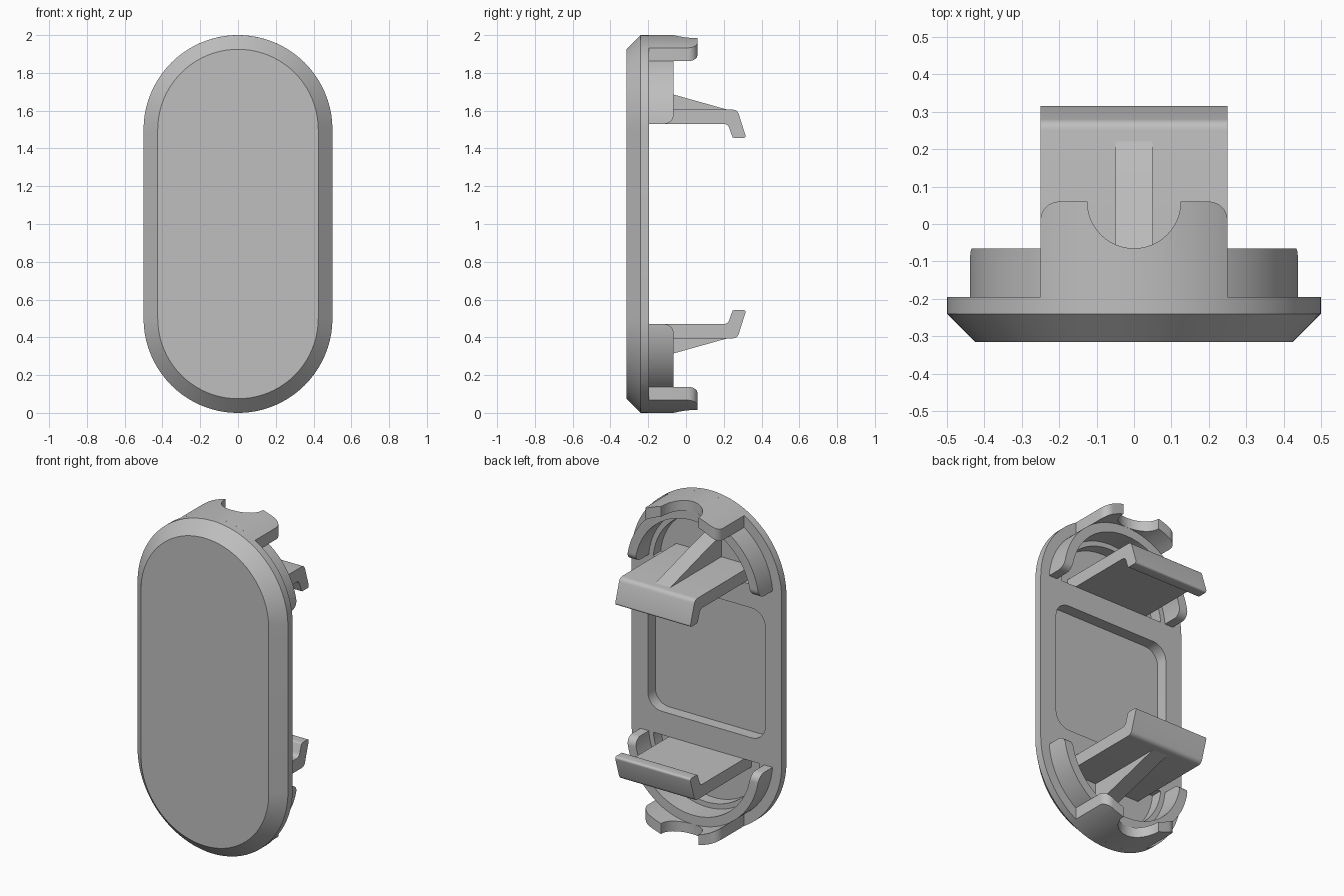
import bpy
import bmesh
from math import sin, cos, pi, radians

if "Cube" in bpy.data.objects:
    bpy.data.objects.remove(bpy.data.objects["Cube"], do_unlink=True)

BACK = -0.195      # rear face of the plate
FLOOR = -0.265     # floor of the rear pockets
TOP_C, LOW_C = 1.5, 0.5

grey = bpy.data.materials.new("mid grey")
grey.use_nodes = True
grey.diffuse_color = (0.52, 0.52, 0.52, 1)
grey.node_tree.nodes["Principled BSDF"].inputs["Base Color"].default_value = grey.diffuse_color


def arc(cx, cy, r, a0, a1, n=8):
    """Points along an arc, angles in degrees."""
    angles = [radians(a0 + (a1 - a0) * i / n) for i in range(n + 1)]
    return [(cx + r * cos(a), cy + r * sin(a)) for a in angles]


def stadium(r):
    return arc(0, TOP_C, r, 0, 180, 40) + arc(0, LOW_C, r, 180, 360, 40)


def annulus(r0, r1):
    """Half ring around the upper end centre, carried a little past its ends."""
    return arc(0, TOP_C, r1, -20, 200, 64) + arc(0, TOP_C, r0, 200, -20, 64)


def loft(name, rings):
    """Solid through equal-length rings of 3D points, capped at both ends."""
    bm = bmesh.new()
    loops = [[bm.verts.new(p) for p in ring] for ring in rings]
    n = len(loops[0])
    for a, b in zip(loops, loops[1:]):
        for i in range(n):
            j = (i + 1) % n
            bm.faces.new((a[i], a[j], b[j], b[i]))
    bm.faces.new(loops[0])
    bm.faces.new(loops[-1])
    bmesh.ops.recalc_face_normals(bm, faces=bm.faces)
    mesh = bpy.data.meshes.new(name)
    bm.to_mesh(mesh)
    bm.free()
    mesh.materials.append(grey)
    obj = bpy.data.objects.new(name, mesh)
    bpy.context.collection.objects.link(obj)
    return obj


def prism(name, pts, axis, lo, hi):
    """Extrude a 2D outline along the named axis."""
    place = {"X": lambda u, v, w: (w, u, v),
             "Y": lambda u, v, w: (u, w, v),
             "Z": lambda u, v, w: (u, v, w)}[axis]
    return loft(name, [[place(u, v, w) for u, v in pts] for w in (lo, hi)])


def combine(obj, cutter, operation):
    """Apply a boolean and discard the cutter."""
    mod = obj.modifiers.new("cut", "BOOLEAN")
    mod.operation, mod.object, mod.solver = operation, cutter, "EXACT"
    cutter.hide_render = True
    bpy.context.view_layer.update()
    graph = bpy.context.evaluated_depsgraph_get()
    mesh = bpy.data.meshes.new_from_object(obj.evaluated_get(graph))
    obj.modifiers.clear()
    obj.data = mesh
    bpy.data.objects.remove(cutter, do_unlink=True)


def mirrored(obj, name):
    """Copy of a part reflected to the other end of the plate."""
    copy = bpy.data.objects.new(name, obj.data.copy())
    bpy.context.collection.objects.link(copy)
    bm = bmesh.new()
    bm.from_mesh(copy.data)
    for v in bm.verts:
        v.co.z = 2 - v.co.z
    bmesh.ops.reverse_faces(bm, faces=bm.faces)
    bm.to_mesh(copy.data)
    bm.free()
    return copy


# Plate with a bevelled front rim
plate = loft("plate", [[(x, y, z) for x, z in stadium(r)]
                       for y, r in ((-0.315, 0.425), (-0.24, 0.5), (BACK, 0.5))])

# Rear pockets: rounded rectangle in the middle, one arch at each end
hx, z0, z1, r = 0.39, 0.61, 1.39, 0.09
rect = (arc(hx - r, z1 - r, r, 0, 90) + arc(r - hx, z1 - r, r, 90, 180)
        + arc(r - hx, z0 + r, r, 180, 270) + arc(hx - r, z0 + r, r, 270, 360))
arch = arc(0, TOP_C, 0.355, 5, 175, 40)
combine(plate, prism("pocket_cutter", rect, "Y", FLOOR, -0.1), "DIFFERENCE")
top_cutter = prism("arch_cutter", arch, "Y", FLOOR, -0.1)
low_cutter = mirrored(top_cutter, "low_arch_cutter")
combine(plate, top_cutter, "DIFFERENCE")
combine(plate, low_cutter, "DIFFERENCE")

# Curved locating rib, rounded at its free corners
rib = prism("upper_rib", annulus(0.385, 0.44), "Y", -0.3, 0.2)
side = [(BACK, 2.1), (BACK, 1.53)] + arc(-0.115, 1.58, 0.05, 270, 360) + [(-0.065, 2.1)]
combine(rib, prism("rib_trim", side, "X", -0.6, 0.6), "INTERSECT")

# End tab with a round notch
tab = prism("upper_tab", annulus(0.44, 0.5), "Y", -0.3, 0.2)
outline = ([(-0.25, BACK), (0.25, BACK)] + arc(0.2, 0.01, 0.05, 0, 90)
           + arc(0, 0.06, 0.125, 0, -180, 24) + arc(-0.2, 0.01, 0.05, 90, 180))
combine(tab, prism("tab_trim", outline, "Z", 1.7, 2.1), "INTERSECT")

# Snap clip with a hooked lip
profile = ([(FLOOR, 1.605), (FLOOR, 1.53), (0.2, 1.53)]
           + arc(0.2, 1.5, 0.03, 90, 15, 5)
           + arc(0.256, 1.467, 0.012, 195, 270, 4)
           + arc(0.303, 1.467, 0.012, 270, 375, 5)
           + arc(0.25, 1.575, 0.03, 15, 90, 5))
clip = prism("upper_clip", profile, "X", -0.25, 0.25)

# Sloping gusset behind the clip
wedge = [(FLOOR, 1.59), (0.22, 1.59), (0.22, 1.605), (-0.065, 1.685), (FLOOR, 1.738)]
gusset = prism("upper_gusset", wedge, "X", -0.05, 0.05)

parts = [plate]
for part in (rib, tab, clip, gusset):
    parts += [part, mirrored(part, part.name.replace("upper", "lower"))]

bpy.ops.object.select_all(action="DESELECT")
for part in parts:
    part.select_set(True)
bpy.context.view_layer.objects.active = plate
bpy.ops.object.shade_smooth_by_angle(angle=radians(30))
